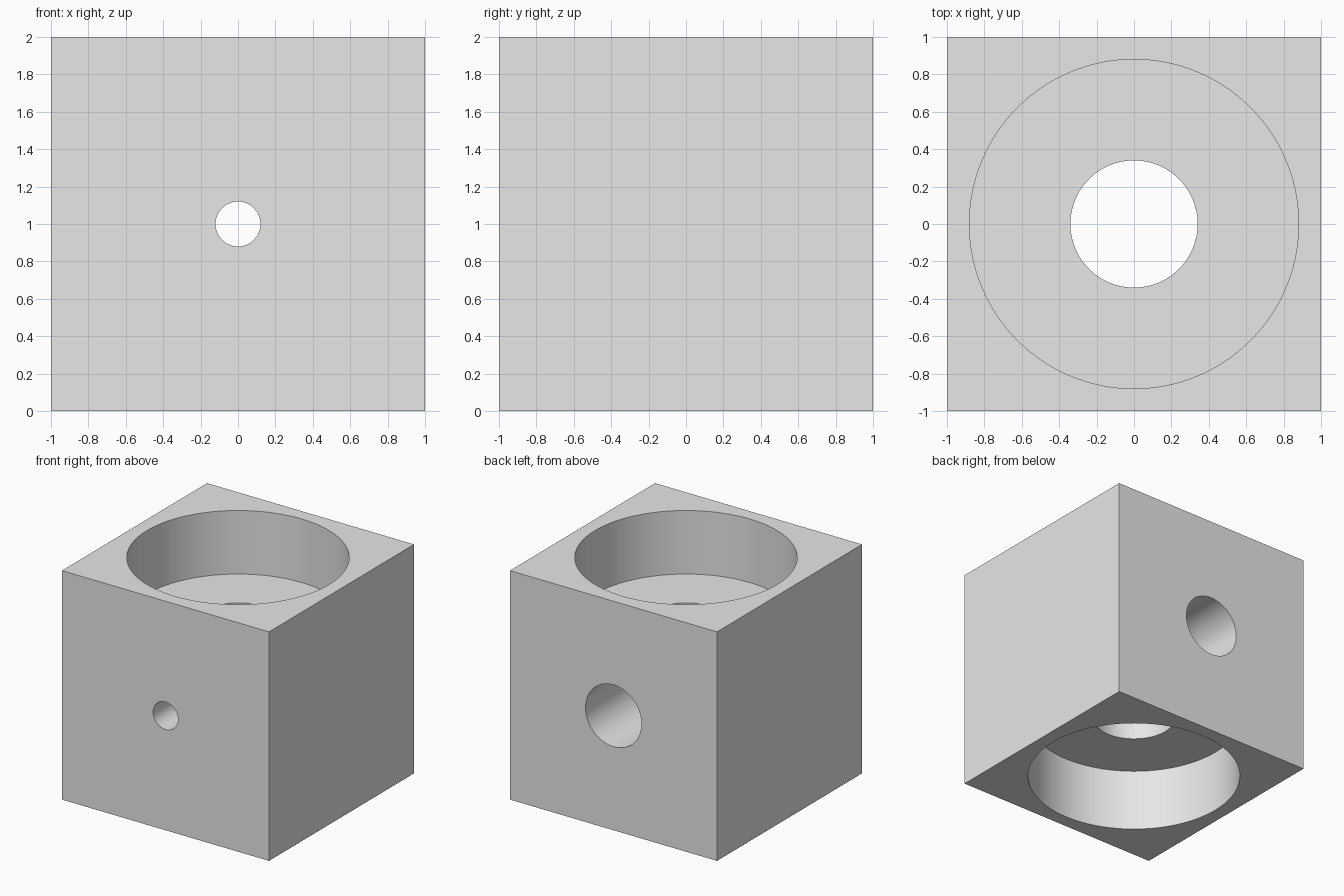
import bpy
import math

old = bpy.data.objects.get("Cube")
if old:
    bpy.data.objects.remove(old, do_unlink=True)

SIDE = 2.0
BORE_DEPTH = 0.555

grey = bpy.data.materials.new("plain grey")
grey.use_nodes = True
colour = (0.8, 0.8, 0.8, 1)
grey.diffuse_color = colour
grey.node_tree.nodes["Principled BSDF"].inputs["Base Color"].default_value = colour

# Solid block
bpy.ops.mesh.primitive_cube_add(size=SIDE, location=(0, 0, SIDE / 2))
block = bpy.context.object
block.name = "bored_block"
block.data.materials.append(grey)


def drill(name, radius, start, end, axis):
    """Cut a round hole in the block between two positions along an axis."""
    middle = (start + end) / 2
    if axis == "z":
        location, rotation = (0, 0, middle), (0, 0, 0)
    else:
        location, rotation = (0, middle, SIDE / 2), (math.pi / 2, 0, 0)
    bpy.ops.mesh.primitive_cylinder_add(vertices=128, radius=radius, depth=end - start,
                                        location=location, rotation=rotation)
    cutter = bpy.context.object
    cutter.name = name
    cutter.hide_render = True
    cutter.data.materials.append(grey)
    bpy.context.view_layer.objects.active = block
    cut = block.modifiers.new(name, "BOOLEAN")
    cut.operation = "DIFFERENCE"
    cut.solver = "EXACT"
    cut.object = cutter
    bpy.ops.object.modifier_apply(modifier=cut.name)
    bpy.data.objects.remove(cutter, do_unlink=True)


# Wide counterbores above and below, joined by a narrower shaft
drill("top_bore", 0.88, SIDE - BORE_DEPTH, SIDE + 0.2, "z")
drill("bottom_bore", 0.88, -0.2, BORE_DEPTH, "z")
drill("central_shaft", 0.34, 0.2, SIDE - 0.2, "z")

# Cross holes meeting the shaft: small at the front, large at the back
drill("front_hole", 0.12, -1.2, 0, "y")
drill("back_hole", 0.27, 0, 1.2, "y")

# Smooth bore walls with crisp rims
bpy.ops.object.select_all(action="DESELECT")
block.select_set(True)
bpy.context.view_layer.objects.active = block
bpy.ops.object.shade_smooth_by_angle(angle=math.radians(30))
